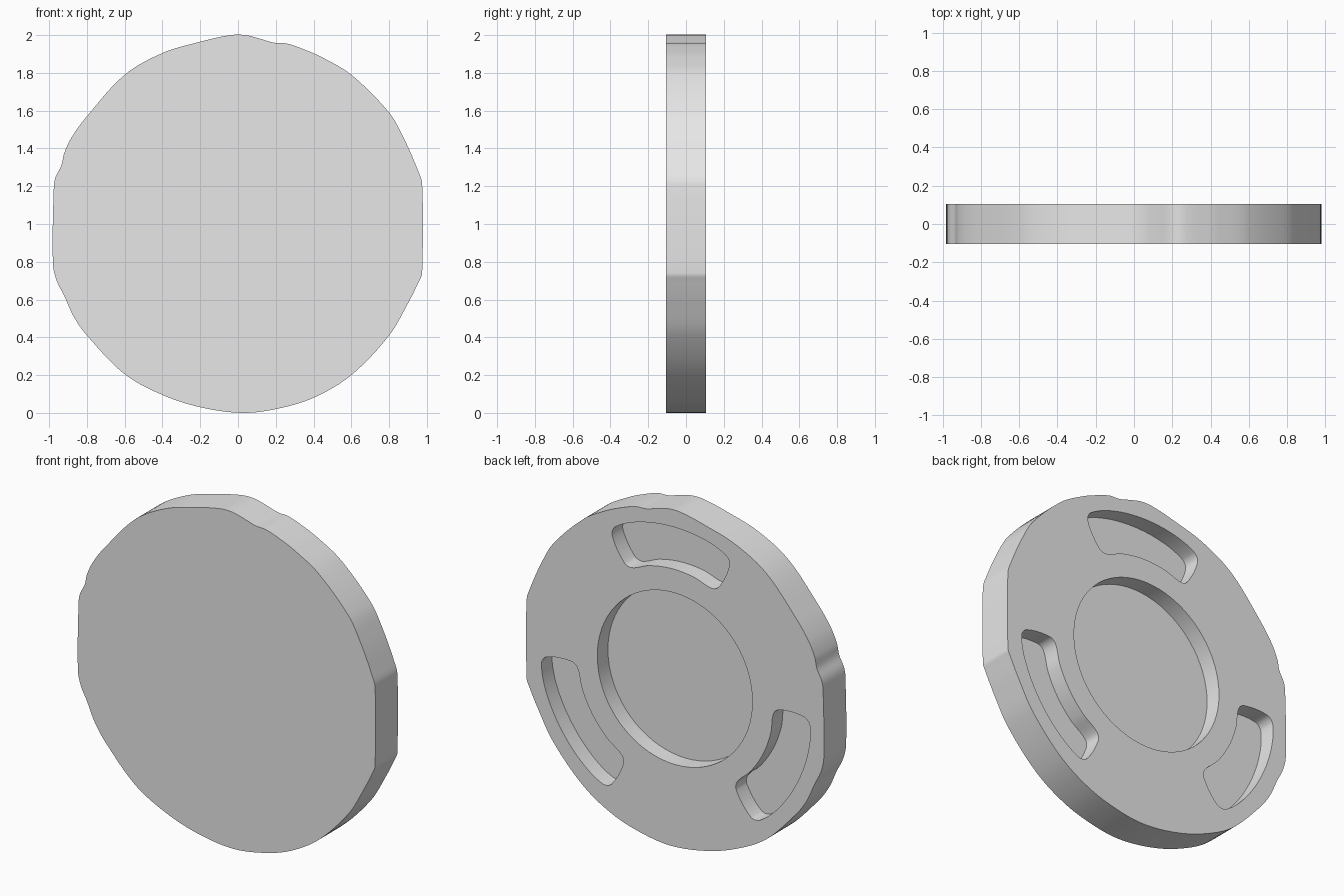
import bpy
import bmesh
from math import cos, sin, radians
from mathutils import Vector

HALF_DEPTH = 0.105
RECESS_DEPTH = 0.1

old_cube = bpy.data.objects.get("Cube")
if old_cube:
    bpy.data.objects.remove(old_cube, do_unlink=True)


def make_material(name, colour):
    material = bpy.data.materials.new(name)
    material.use_nodes = True
    material.diffuse_color = colour
    material.node_tree.nodes["Principled BSDF"].inputs["Base Color"].default_value = colour
    return material


def smooth_loop(points, steps=6):
    """Closed smooth curve through the points, with tangents scaled to each chord."""
    points = [Vector(p) for p in points]
    count = len(points)
    tangents = [(points[(i + 1) % count] - points[i - 1]).normalized() for i in range(count)]
    result = []
    for i in range(count):
        j = (i + 1) % count
        start, end = points[i], points[j]
        chord = (end - start).length
        for step in range(steps):
            t = step / steps
            blend = t * t * (3 - 2 * t)
            leave = t * (1 - t) ** 2 * chord
            arrive = t * t * (t - 1) * chord
            result.append(start.lerp(end, blend) + tangents[i] * leave + tangents[j] * arrive)
    return result


def polar(angle, radius):
    return (radius * cos(radians(angle)), 1 + radius * sin(radians(angle)))


def make_prism(name, outline, front, back, material):
    """Extrude an x-z outline between two depths."""
    bm = bmesh.new()
    face = bm.faces.new([bm.verts.new((p[0], front, p[1])) for p in outline])
    extruded = bmesh.ops.extrude_face_region(bm, geom=[face])["geom"]
    moved = [v for v in extruded if isinstance(v, bmesh.types.BMVert)]
    bmesh.ops.translate(bm, verts=moved, vec=(0, back - front, 0))
    # The starting cap stays in place, so the prism is closed
    bmesh.ops.recalc_face_normals(bm, faces=bm.faces)
    mesh = bpy.data.meshes.new(name)
    bm.to_mesh(mesh)
    bm.free()
    mesh.materials.append(material)
    obj = bpy.data.objects.new(name, mesh)
    bpy.context.collection.objects.link(obj)
    return obj


grey = make_material("light_grey", (0.8, 0.8, 0.8, 1))

# Disc body: a worn round outline with flattened sides
disc_outline = [
    (.04, 2), (.12, 1.98), (.19, 1.96), (.26, 1.955), (.36, 1.92), (.45, 1.88),
    (.6, 1.79), (.8, 1.59), (.88, 1.45), (.95, 1.29), (.975, 1.21),
    (.975, .74), (.96, .7), (.9, .58), (.8, .41), (.6, .2), (.4, .08),
    (.2, .02), (.02, 0), (-.2, .03), (-.4, .095), (-.6, .205), (-.8, .41),
    (-.87, .51), (-.92, .62), (-.96, .7), (-.98, .79), (-.975, 1.2),
    (-.965, 1.25), (-.935, 1.31), (-.92, 1.375), (-.88, 1.46), (-.8, 1.57),
    (-.6, 1.79), (-.4, 1.905), (-.2, 1.965), (-.04, 2),
]
disc = make_prism("disc_body", smooth_loop(disc_outline), -HALF_DEPTH, HALF_DEPTH, grey)

# Recess cutters on the back: a round pocket and three curved slots
floor = HALF_DEPTH - RECESS_DEPTH
beyond = HALF_DEPTH + RECESS_DEPTH
pocket = [polar(angle, 0.51) for angle in range(0, 360, 5)]
cutters = [make_prism("centre_pocket_cutter", pocket, floor, beyond, grey)]

half_slot = [(0, .9), (13, .9), (24, .89), (27, .85), (27, .69), (24, .65), (13, .65), (0, .65)]
slot = half_slot + [(-angle, radius) for angle, radius in half_slot[-2:0:-1]]
for middle in (88, 207, -33.5):
    outline = smooth_loop([polar(middle + angle, radius) for angle, radius in slot])
    cutters.append(make_prism("slot_cutter", outline, floor, beyond, grey))

for cutter in cutters:
    cutter.hide_render = True
    cut = disc.modifiers.new("recess", 'BOOLEAN')
    cut.operation = 'DIFFERENCE'
    cut.solver = 'EXACT'
    cut.object = cutter

# Bake the cuts and drop the cutters
depsgraph = bpy.context.evaluated_depsgraph_get()
cut_mesh = bpy.data.meshes.new_from_object(disc.evaluated_get(depsgraph))
disc.modifiers.clear()
disc.data = cut_mesh
for cutter in cutters:
    bpy.data.objects.remove(cutter, do_unlink=True)

# Smooth rims with crisp face edges
bpy.ops.object.select_all(action='DESELECT')
disc.select_set(True)
bpy.context.view_layer.objects.active = disc
bpy.ops.object.shade_smooth_by_angle(angle=radians(35))
